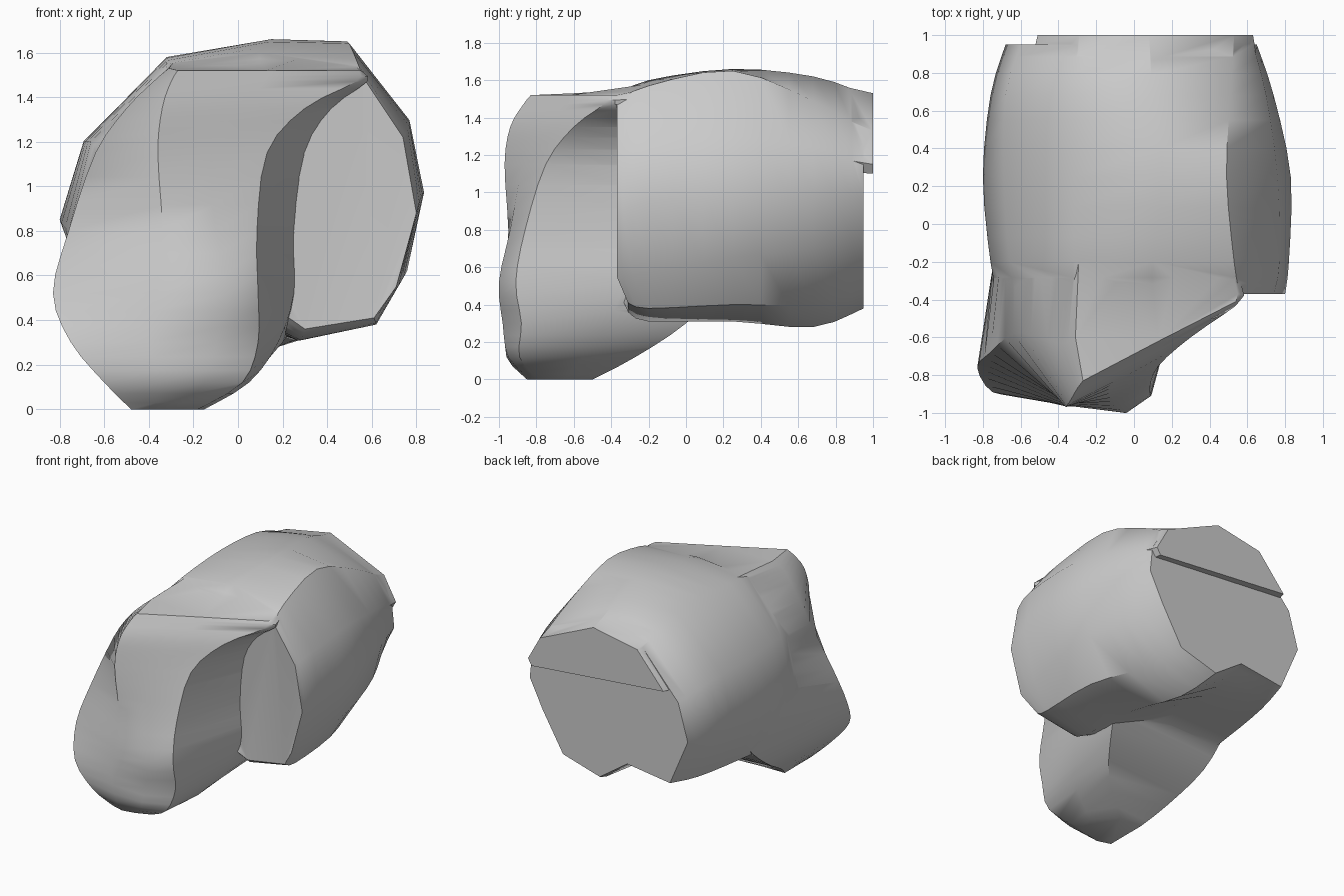
import bpy, bmesh
from mathutils import Vector

if "Cube" in bpy.data.objects:
    bpy.data.objects.remove(bpy.data.objects["Cube"])


def spline(a, b, c, d, t):
    # Catmull-Rom blend between b and c
    return 0.5 * (2 * b + (c - a) * t + (2 * a - 5 * b + 4 * c - d) * t * t
                  + (3 * b - a - 3 * c + d) * t ** 3)


def loft(name, rings, steps):
    """Skin a closed solid through rings of matching points."""
    last = len(rings) - 1
    dense = []
    for i in range(last):
        near = [rings[max(0, min(last, i + k))] for k in (-1, 0, 1, 2)]
        for s in range(steps):
            dense.append([spline(*p, s / steps) for p in zip(*near)])
    dense.append(rings[-1])
    bm = bmesh.new()
    loops = [[bm.verts.new(p) for p in ring] for ring in dense]
    n = len(loops[0])
    for lo, hi in zip(loops, loops[1:]):
        for j in range(n):
            k = (j + 1) % n
            bm.faces.new((lo[j], lo[k], hi[k], hi[j]))
    bm.faces.new(loops[0])
    bm.faces.new(loops[-1])
    caps = [f for f in bm.faces if len(f.verts) > 4]
    bmesh.ops.triangulate(bm, faces=caps)
    bmesh.ops.recalc_face_normals(bm, faces=bm.faces)
    mesh = bpy.data.meshes.new(name)
    bm.to_mesh(mesh)
    bm.free()
    ob = bpy.data.objects.new(name, mesh)
    bpy.context.collection.objects.link(ob)
    return ob


# Main body: x,z sections along y, clockwise from lower left
sections = {
    -.37: [(-.6, .5), (-.72, .8), (-.62, 1.15), (-.33, 1.49), (.1, 1.52), (.56, 1.49),
           (.74, 1.22), (.8, .88), (.71, .55), (.61, .41), (.3, .36), (.1, .5)],
    -.2: [(-.66, .42), (-.76, .8), (-.66, 1.2), (-.32, 1.55), (.1, 1.6), (.53, 1.57),
          (.77, 1.27), (.82, .95), (.73, .57), (.62, .38), (.28, .31), (.05, .42)],
    .25: [(-.63, .43), (-.8, .85), (-.69, 1.2), (-.32, 1.58), (.15, 1.66), (.49, 1.65),
          (.76, 1.3), (.83, .98), (.76, .65), (.6, .4), (.25, .31), (-.15, .44)],
    .68: [(-.58, .45), (-.76, .86), (-.68, 1.2), (-.32, 1.55), (.1, 1.62), (.51, 1.49),
          (.7, 1.24), (.74, 1.0), (.66, .7), (.46, .4), (.15, .28), (-.2, .49)],
    .95: [(-.53, .49), (-.68, .84), (-.6, 1.12), (-.3, 1.46), (.08, 1.53), (.53, 1.34),
          (.63, 1.17), (.65, .98), (.54, .76), (.37, .47), (.06, .38), (-.17, .54)],
}
rings = [[Vector((x, y, z)) for x, z in pts] for y, pts in sections.items()]
for p in rings[0][9:11]:
    p.y = -.31
body = loft("bone_body", rings, 3)

# Front lobe: x,y sections stacked along z, with the side notch
levels = {
    0: [(-.48, -.5), (-.48, -.82), (-.38, -.85), (-.28, -.83), (-.18, -.79),
        (-.15, -.65), (-.3, -.5)],
    .12: [(-.57, -.33), (-.6, -.89), (-.35, -.96), (-.15, -.95), (.02, -.89),
          (.05, -.55), (0, -.27)],
    .3: [(-.65, -.03), (-.75, -.89), (-.4, -.95), (-.1, -.98), (.09, -.88),
         (.18, -.42), (.2, 0)],
    .52: [(-.66, .2), (-.83, -.76), (-.37, -.96), (-.04, -1), (.09, -.91),
          (.25, -.33), (.3, .2)],
    .8: [(-.72, .2), (-.76, -.68), (-.34, -.95), (-.1, -.94), (.085, -.86),
         (.26, -.3), (.3, .2)],
    1.15: [(-.64, .2), (-.64, -.58), (-.36, -.97), (-.12, -.87), (.13, -.75),
           (.31, -.32), (.4, .2)],
    1.35: [(-.48, .2), (-.5, -.6), (-.34, -.94), (0, -.77), (.3, -.6),
           (.42, -.36), (.4, .2)],
    1.47: [(-.36, .2), (-.38, -.63), (-.3, -.87), (.12, -.65), (.53, -.44),
           (.58, -.38), (.45, .2)],
    1.52: [(-.28, .1), (-.31, -.6), (-.27, -.83), (.13, -.62), (.54, -.41),
           (.55, -.37), (.42, .15)],
}
rings = [[Vector((x, y, z)) for x, y in pts] for z, pts in levels.items()]
for i, z in ((0, 1.57), (1, 1.53), (6, 1.63)):
    rings[-1][i].z = z
lobe = loft("front_lobe", rings, 3)

# Upper panel that steps out on the back face
inner = [(-.58, 1.18), (-.3, 1.53), (.1, 1.6), (.51, 1.46), (.68, 1.2), (.62, 1.12)]
outer = [(-.51, 1.2), (-.29, 1.46), (.08, 1.53), (.53, 1.33), (.63, 1.15), (.6, 1.1)]
back = loft("back_panel", [[Vector((x, y, z)) for x, z in pts]
                           for y, pts in ((.7, inner), (1, outer))], 1)

# Merge into one solid
bpy.context.view_layer.objects.active = body
for part in (lobe, back):
    mod = body.modifiers.new("join", 'BOOLEAN')
    mod.operation = 'UNION'
    mod.solver = 'EXACT'
    mod.object = part
    bpy.ops.object.modifier_apply(modifier=mod.name)
    bpy.data.objects.remove(part)

body.select_set(True)
bpy.ops.object.shade_smooth_by_angle(angle=0.7)
